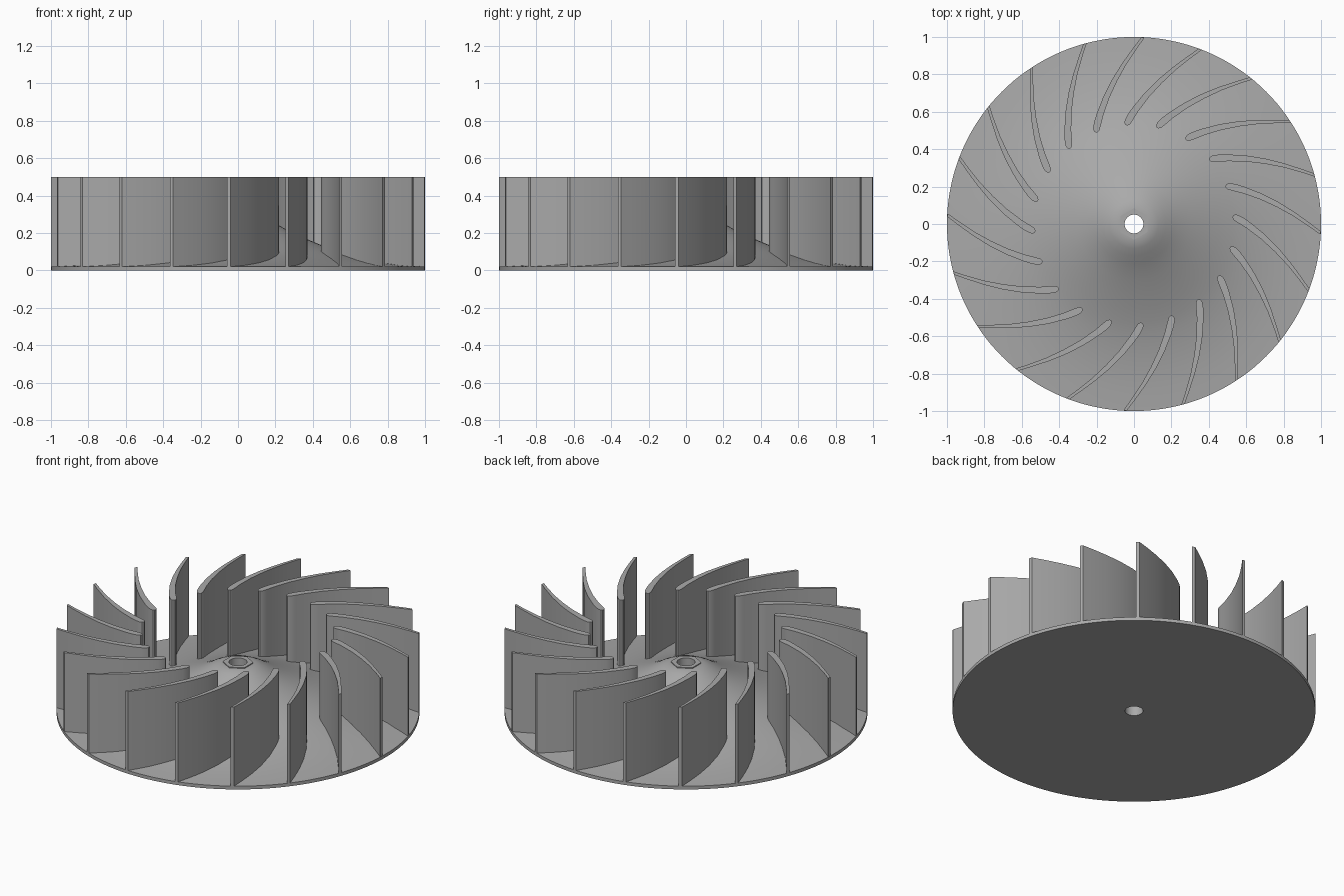
import bpy, bmesh, math
from mathutils import Matrix

cube = bpy.data.objects.get("Cube")
if cube:
    bpy.data.objects.remove(cube, do_unlink=True)

grey = bpy.data.materials.new("satin_grey")
grey.use_nodes = True
grey.diffuse_color = (0.4, 0.4, 0.4, 1)
grey.node_tree.nodes["Principled BSDF"].inputs["Base Color"].default_value = (0.4, 0.4, 0.4, 1)

BLADES = 20
HOLE = 0.05
HEX_FLAT = 0.073


def make_object(name, bm):
    bmesh.ops.recalc_face_normals(bm, faces=bm.faces)
    mesh = bpy.data.meshes.new(name)
    bm.to_mesh(mesh)
    bm.free()
    mesh.materials.append(grey)
    obj = bpy.data.objects.new(name, mesh)
    bpy.context.collection.objects.link(obj)
    bpy.ops.object.select_all(action="DESELECT")
    obj.select_set(True)
    bpy.context.view_layer.objects.active = obj
    bpy.ops.object.shade_smooth_by_angle(angle=math.radians(32))
    return obj


def hex_radius(angle):
    """Radius of a hexagon with flats facing left and right."""
    off = (angle + math.pi / 6) % (math.pi / 3) - math.pi / 6
    return HEX_FLAT / math.cos(off)


def lathe(name, profile, steps):
    """Closed ring profile; a radius of None follows the hexagon."""
    bm = bmesh.new()
    rings = []
    for i in range(steps):
        a = math.tau * i / steps
        ring = []
        for r, z in profile:
            r = hex_radius(a) if r is None else r
            ring.append(bm.verts.new((r * math.cos(a), r * math.sin(a), z)))
        rings.append(ring)
    n = len(profile)
    for i in range(steps):
        p, q = rings[i], rings[(i + 1) % steps]
        for j in range(n):
            k = (j + 1) % n
            bm.faces.new((p[j], q[j], q[k], p[k]))
    return make_object(name, bm)


# Flared back plate with a shaft hole
lathe("flared_disc", [
    (HOLE, 0), (1, 0), (1, 0.02), (0.9, 0.027), (0.8, 0.039), (0.7, 0.056),
    (0.6, 0.08), (0.53, 0.102), (0.45, 0.133), (0.38, 0.162), (0.3, 0.198),
    (0.25, 0.223), (0.21, 0.245), (0.17, 0.269), (0.13, 0.29),
    (0.1, 0.302), (0.07, 0.305), (HOLE, 0.305)], 144)

# Hexagonal boss around the shaft hole
lathe("hex_boss", [(HOLE, 0.2), (None, 0.2), (None, 0.31), (HOLE, 0.31)], 72)

# Curved blades: teardrop outline, thick rounded nose and thin rim edge
OUTLINE = [
    (0.402, 0.347), (0.406, 0.357), (0.42, 0.366), (0.45, 0.371), (0.5, 0.372),
    (0.6, 0.366), (0.7, 0.35), (0.8, 0.325), (0.9, 0.293), (0.962, 0.271),
    (0.967, 0.253), (0.9, 0.275), (0.8, 0.303), (0.7, 0.322), (0.6, 0.334),
    (0.5, 0.336), (0.45, 0.332), (0.42, 0.331), (0.406, 0.337)]

bm = bmesh.new()
for i in range(BLADES):
    turn = Matrix.Rotation(math.tau * i / BLADES, 4, "Z")
    base = bm.faces.new([bm.verts.new((x, y, 0.01)) for x, y in OUTLINE])
    top = bmesh.ops.extrude_face_region(bm, geom=[base], use_keep_orig=True)["geom"]
    verts = [v for v in top if isinstance(v, bmesh.types.BMVert)]
    bmesh.ops.translate(bm, verts=verts, vec=(0, 0, 0.49))
    bmesh.ops.transform(bm, matrix=turn, verts=verts + list(base.verts))
make_object("curved_blades", bm)
